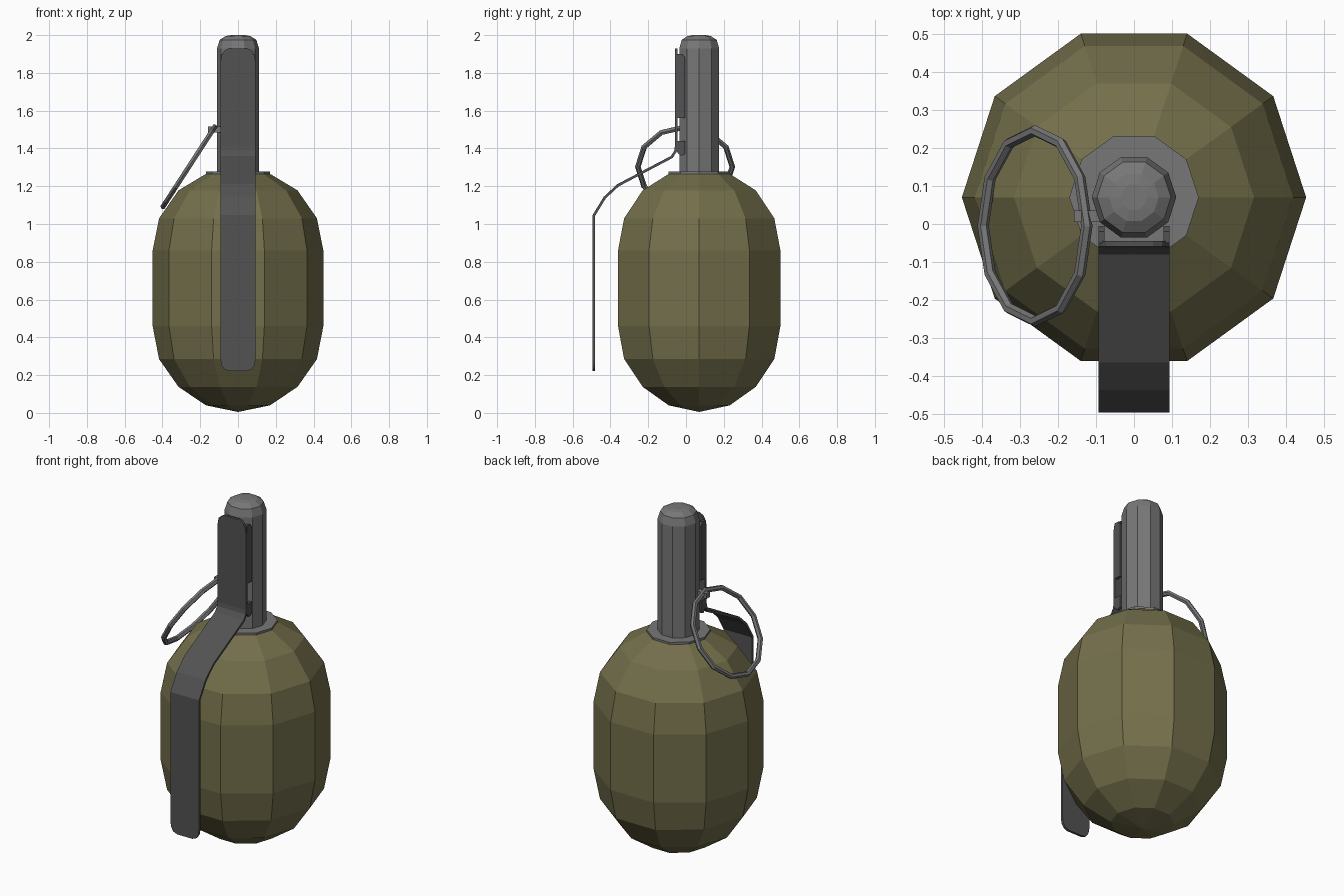
import bpy, bmesh, math

if "Cube" in bpy.data.objects:
    bpy.data.objects.remove(bpy.data.objects["Cube"])

CY = 0.07  # y of the body axis


def material(name, rgb):
    m = bpy.data.materials.new(name)
    m.diffuse_color = (*rgb, 1)
    m.use_nodes = True
    m.node_tree.nodes["Principled BSDF"].inputs["Base Color"].default_value = m.diffuse_color
    return m


OLIVE = material("olive paint", (0.172, 0.158, 0.070))
STEEL = material("grey steel", (0.185, 0.185, 0.188))
DARK = material("dark steel", (0.085, 0.085, 0.087))


def make_object(name, bm, mat):
    bmesh.ops.recalc_face_normals(bm, faces=bm.faces)
    me = bpy.data.meshes.new(name)
    bm.to_mesh(me)
    bm.free()
    ob = bpy.data.objects.new(name, me)
    bpy.context.collection.objects.link(ob)
    me.materials.append(mat)
    return ob


def lathe(name, profile, mat, sides=10):
    """Stack of ten-sided rings (radius, z); radius 0 closes to a point."""
    bm = bmesh.new()
    rings = []
    for r, z in profile:
        if r == 0:
            rings.append([bm.verts.new((0, CY, z))] * sides)
        else:
            rings.append([bm.verts.new((r * math.cos(k * math.tau / sides),
                                        CY + r * math.sin(k * math.tau / sides), z))
                          for k in range(sides)])
    for a, b in zip(rings, rings[1:]):
        for k in range(sides):
            j = (k + 1) % sides
            bm.faces.new(list(dict.fromkeys((a[k], a[j], b[j], b[k]))))
    return make_object(name, bm, mat)


def prism(name, outline, x0, x1, mat):
    """Extrude a (y, z) outline along x."""
    bm = bmesh.new()
    f = bm.faces.new([bm.verts.new((x0, y, z)) for y, z in outline])
    g = bmesh.ops.extrude_face_region(bm, geom=[f])["geom"]
    bmesh.ops.translate(bm, vec=(x1 - x0, 0, 0),
                        verts=[v for v in g if isinstance(v, bmesh.types.BMVert)])
    return make_object(name, bm, mat)


# Body, collar and fuze tube
lathe("body", [(0, 0.005), (0.17, 0.04), (0.315, 0.138), (0.418, 0.285), (0.452, 0.46),
               (0.452, 0.86), (0.418, 1.03), (0.315, 1.178), (0.17, 1.265), (0, 1.265)], OLIVE)
lathe("collar", [(0, 1.255), (0.17, 1.255), (0.17, 1.277), (0, 1.277)], STEEL)
lathe("fuze_tube", [(0, 1.26), (0.111, 1.26), (0.111, 1.93), (0.097, 1.975),
                    (0.065, 1.995), (0.035, 2.0), (0, 2.0)], STEEL)

# Safety lever: bent strip (y, z, half width) with rounded ends
strip = [(-0.052, 1.93, 0.05), (-0.052, 1.917, 0.073), (-0.052, 1.89, 0.088),
         (-0.052, 1.855, 0.093), (-0.052, 1.41, 0.093), (-0.056, 1.385, 0.093),
         (-0.075, 1.355, 0.093), (-0.36, 1.205, 0.093), (-0.43, 1.14, 0.093),
         (-0.488, 1.045, 0.093), (-0.488, 0.285, 0.093), (-0.488, 0.255, 0.088),
         (-0.488, 0.232, 0.074), (-0.488, 0.222, 0.05)]
bm = bmesh.new()
rows = [[bm.verts.new((s * w, y, z)) for s in (-1, 1)] for y, z, w in strip]
for a, b in zip(rows, rows[1:]):
    bm.faces.new((a[0], a[1], b[1], b[0]))
lever = make_object("safety_lever", bm, DARK)
mod = lever.modifiers.new("thickness", "SOLIDIFY")
mod.thickness = 0.014
mod.offset = 0

# Lever side flanges and hinge lugs, one pair of each
for side, s in (("left", -1), ("right", 1)):
    prism(f"lever_flange_{side}", [(-0.05, 1.56), (-0.005, 1.56), (-0.005, 1.88),
                                   (-0.02, 1.9), (-0.05, 1.9)], s * 0.078, s * 0.093, DARK)
    prism(f"lever_lug_{side}", [(-0.05, 1.385), (-0.03, 1.36), (-0.005, 1.37),
                                (-0.005, 1.44), (-0.05, 1.44)], s * 0.078, s * 0.093, DARK)

# Pull ring, tilted against the tube, and its pin
bpy.ops.mesh.primitive_torus_add(major_segments=12, minor_segments=6, major_radius=0.25,
                                 minor_radius=0.015, location=(-0.26, -0.005, 1.303),
                                 rotation=(0, math.radians(-57), 0))
ring = bpy.context.object
ring.name = "pull_ring"
ring.data.materials.append(STEEL)
prism("ring_pin", [(0.005, 1.485), (0.035, 1.485), (0.035, 1.515), (0.005, 1.515)],
      -0.158, -0.06, STEEL)
